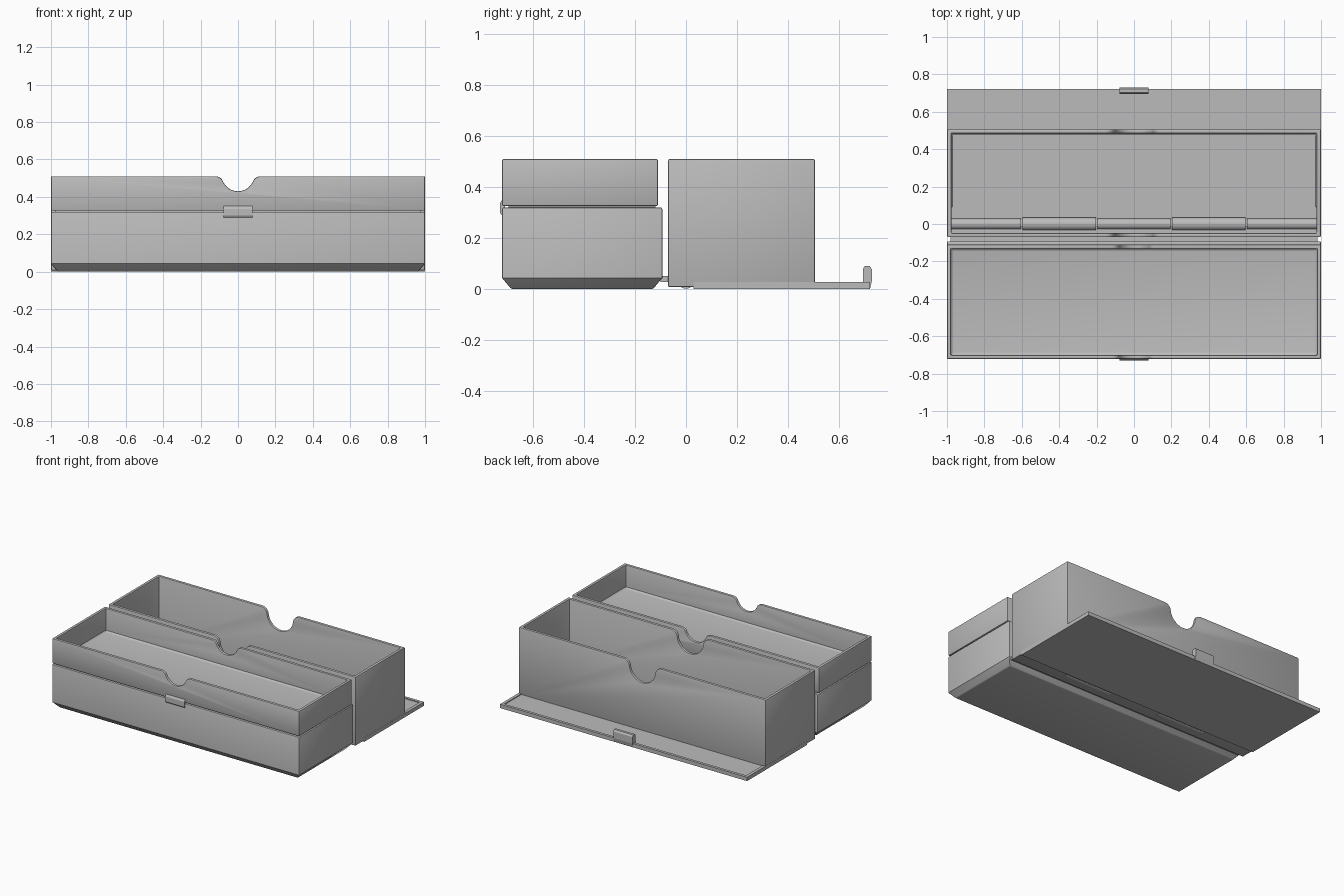
import bpy, bmesh, math
from mathutils import Matrix

if "Cube" in bpy.data.objects:
    bpy.data.objects.remove(bpy.data.objects["Cube"], do_unlink=True)

grey = bpy.data.materials.new("plain grey")
grey.use_nodes = True
grey.diffuse_color = (0.5, 0.5, 0.5, 1)
grey.node_tree.nodes["Principled BSDF"].inputs["Base Color"].default_value = (0.5, 0.5, 0.5, 1)


def finish(name, bm):
    bmesh.ops.recalc_face_normals(bm, faces=bm.faces)
    mesh = bpy.data.meshes.new(name)
    bm.to_mesh(mesh)
    bm.free()
    mesh.materials.append(grey)
    obj = bpy.data.objects.new(name, mesh)
    bpy.context.collection.objects.link(obj)
    return obj


def activate(obj):
    bpy.ops.object.select_all(action="DESELECT")
    obj.select_set(True)
    bpy.context.view_layer.objects.active = obj


def loft(name, rings):
    """Join rectangular rings (half width, y near, y far, z) and cap both ends."""
    bm = bmesh.new()
    loops = [[bm.verts.new(p) for p in ((-w, a, z), (w, a, z), (w, b, z), (-w, b, z))]
             for w, a, b, z in rings]
    for low, high in zip(loops, loops[1:]):
        for i in range(4):
            j = (i + 1) % 4
            bm.faces.new((low[i], low[j], high[j], high[i]))
    bm.faces.new(loops[0])
    bm.faces.new(loops[-1])
    return finish(name, bm)


def open_box(name, w, a, b, bottom, top, floor, wall=0.022, chamfer=0.0):
    def ring(inset, z):
        return (w - inset, a + inset, b - inset, z)
    rings = [ring(chamfer, bottom)]
    if chamfer:
        rings.append(ring(0, bottom + chamfer * 1.2))
    rings += [ring(0, top), ring(wall, top), ring(wall, floor + 0.01), ring(wall + 0.008, floor)]
    return loft(name, rings)


def prism(name, profile, axis, start, end):
    """Extrude a closed profile along x (profile y, z) or y (profile x, z)."""
    bm = bmesh.new()
    verts = [bm.verts.new((start, u, v) if axis == "x" else (u, start, v)) for u, v in profile]
    face = bm.faces.new(verts)
    out = bmesh.ops.extrude_face_region(bm, geom=[face])
    shift = (end - start, 0, 0) if axis == "x" else (0, end - start, 0)
    bmesh.ops.translate(bm, vec=shift,
                        verts=[g for g in out["geom"] if isinstance(g, bmesh.types.BMVert)])
    return finish(name, bm)


def finger_notch(obj, half, depth, top, near, far):
    """Cut a scoop with rounded shoulders through the front and back walls."""
    angle = 2 * math.atan(depth / half)
    total = half / math.sin(angle)
    shoulder, scoop = total * 0.33, total * 0.67
    steps = 8
    right = [(scoop * math.sin(angle * i / steps),
              top - depth + scoop * (1 - math.cos(angle * i / steps))) for i in range(steps + 1)]
    right += [(half - shoulder * math.sin(angle * i / steps),
               top - shoulder * (1 - math.cos(angle * i / steps))) for i in range(steps - 1, -1, -1)]
    right.append((half, top + 0.1))
    profile = [(-x, z) for x, z in reversed(right[1:])] + right
    cutter = prism("notch_cutter", profile, "y", near - 0.1, far + 0.1)
    cutter.hide_render = True
    activate(obj)
    mod = obj.modifiers.new("notch", "BOOLEAN")
    mod.object, mod.solver = cutter, "EXACT"
    bpy.ops.object.modifier_apply(modifier=mod.name)
    bpy.data.objects.remove(cutter, do_unlink=True)


def soften(obj, width=0.006):
    mod = obj.modifiers.new("soft edges", "BEVEL")
    mod.width, mod.segments, mod.limit_method = width, 2, "ANGLE"
    mod.angle_limit = math.radians(40)
    activate(obj)
    bpy.ops.object.modifier_apply(modifier=mod.name)
    bpy.ops.object.shade_smooth_by_angle(angle=math.radians(30))


# Lower case with chamfered underside
base = open_box("lower_case", 1, -0.722, -0.093, 0, 0.32, 0.03, chamfer=0.036)
soften(base)

# Tray resting in the lower case
tray = open_box("upper_tray", 1, -0.722, -0.11, 0.326, 0.51, 0.34)
finger_notch(tray, 0.12, 0.08, 0.51, -0.722, -0.11)
soften(tray)
loft("tray_locating_step", [(0.975, -0.697, -0.12, 0.29), (0.975, -0.697, -0.12, 0.33)])

# Tall rear box
box = open_box("tall_box", 0.999, -0.07, 0.506, 0.007, 0.51, 0.02)
finger_notch(box, 0.155, 0.14, 0.51, -0.07, 0.506)
soften(box)

# Opened lid lying flat, with a shallow recess and raised rim
loft("open_lid", [(1, 0.03, 0.722, 0), (1, 0.03, 0.722, 0.028), (0.978, 0.09, 0.702, 0.028),
                  (0.978, 0.09, 0.702, 0.022)])

# Hinge knuckles and the leaf joining them to the lower case
edges = (-0.98, -0.6, -0.2, 0.2, 0.6, 0.98)
for i, (x0, x1) in enumerate(zip(edges, edges[1:])):
    radius = 0.036 if i % 2 else 0.03
    circle = [(radius * math.cos(math.tau * k / 16), 0.037 + radius * math.sin(math.tau * k / 16))
              for k in range(16)]
    knuckle = prism(f"hinge_knuckle_{i + 1}", circle, "x", x0 + 0.004, x1 - 0.004)
    activate(knuckle)
    bpy.ops.object.shade_smooth_by_angle(angle=math.radians(30))
loft("hinge_leaf", [(0.98, -0.1, -0.01, 0.028), (0.98, -0.1, -0.01, 0.05)])

# Clasp on the lid and its catch on the front
clasp = [(0.697, 0.02), (0.722, 0), (0.729, 0.03), (0.729, 0.078), (0.721, 0.09), (0.702, 0.09), (0.694, 0.078),
         (0.694, 0.035)]
prism("lid_clasp", clasp, "x", -0.078, 0.078)
catch = [(-0.71, 0.29), (-0.724, 0.29), (-0.73, 0.3), (-0.73, 0.335), (-0.722, 0.35), (-0.71, 0.35)]
prism("front_catch", catch, "x", -0.078, 0.078)
